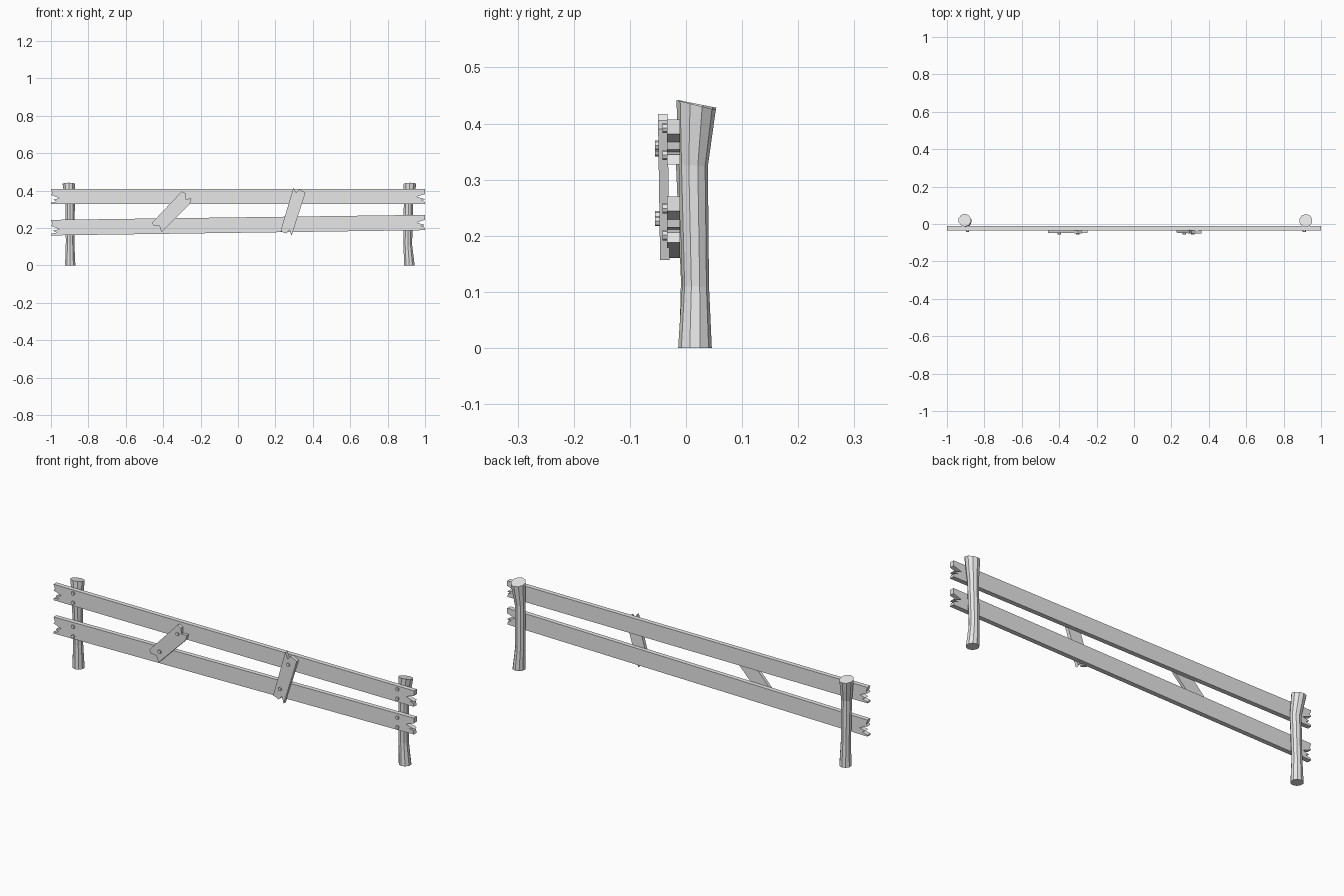
import bpy, bmesh, math

cube = bpy.data.objects.get("Cube")
if cube:
    bpy.data.objects.remove(cube)

wood = bpy.data.materials.new("plain_grey")
wood.use_nodes = True
grey = (0.8, 0.8, 0.8, 1)
wood.diffuse_color = grey
wood.node_tree.nodes["Principled BSDF"].inputs["Base Color"].default_value = grey


def finish(name, bm):
    bmesh.ops.recalc_face_normals(bm, faces=bm.faces)
    mesh = bpy.data.meshes.new(name)
    bm.to_mesh(mesh)
    bm.free()
    mesh.materials.append(wood)
    obj = bpy.data.objects.new(name, mesh)
    bpy.context.collection.objects.link(obj)
    return obj


def board(name, outline, front, back, lean=0):
    """Extrude an x-z outline from front to back; lean tips the top forward."""
    bm = bmesh.new()
    face = bm.faces.new([bm.verts.new((x, front - lean * (z - 0.28), z)) for x, z in outline])
    new = bmesh.ops.extrude_face_region(bm, geom=[face])["geom"]
    for v in new:
        if isinstance(v, bmesh.types.BMVert):
            v.co.y += back - front
    return finish(name, bm)


def post(name, rings, sides=10):
    """Each ring is centre x, centre y, z, radius and backward slope."""
    bm = bmesh.new()
    loops = []
    for cx, cy, z, r, slope in rings:
        loop = []
        for i in range(sides):
            a = math.tau * (i + 0.5) / sides
            dy = r * math.sin(a)
            loop.append(bm.verts.new((cx + r * math.cos(a), cy + dy, z - slope * dy)))
        loops.append(loop)
    for low, high in zip(loops, loops[1:]):
        for i in range(sides):
            j = (i + 1) % sides
            bm.faces.new((low[i], low[j], high[j], high[i]))
    bm.faces.new(loops[0])
    bm.faces.new(loops[-1])
    return finish(name, bm)


def bolt(name, x, z, front, back, r=0.009):
    bm = bmesh.new()
    bmesh.ops.create_cone(bm, cap_ends=True, segments=8, radius1=r, radius2=r, depth=back - front)
    for v in bm.verts:
        px, py, pz = v.co
        v.co = (x + px, (front + back) / 2 + pz, z + py)
    return finish(name, bm)


# Crooked round posts
post("left_post", [(-0.897, 0.017, 0, 0.029, 0), (-0.898, 0.015, 0.12, 0.024, 0),
                   (-0.897, 0.008, 0.33, 0.026, 0.05), (-0.905, 0.02, 0.435, 0.034, 0.2)])
post("right_post", [(0.916, 0.016, 0, 0.03, 0), (0.908, 0.017, 0.11, 0.024, 0),
                    (0.911, 0.013, 0.325, 0.026, 0.05), (0.919, 0.018, 0.433, 0.035, 0.25)])

# Splintered ends: inward depth and fraction of the board height, top to bottom
left_end = [(0, 1), (0.008, 0.72), (0, 0.62), (0.045, 0.4), (0.012, 0.3), (0.03, 0.18), (0, 0.1), (0, 0)]
right_end = [(0, 0), (0.005, 0.22), (0.025, 0.28), (0, 0.33), (0.045, 0.5), (0, 0.68), (0, 1)]


def rail(name, left_low, left_high, right_low, right_high):
    pts = [(-1 + d, left_low + f * (left_high - left_low)) for d, f in left_end]
    pts += [(1 - d, right_low + f * (right_high - right_low)) for d, f in right_end]
    board(name, pts, -0.034, -0.011)


rail("top_rail", 0.327, 0.407, 0.327, 0.407)
rail("bottom_rail", 0.16, 0.243, 0.188, 0.27)

# Slanted braces nailed across the rails
board("left_brace", [(-0.3, 0.396), (-0.281, 0.385), (-0.28, 0.355), (-0.249, 0.357),
                     (-0.257, 0.33), (-0.409, 0.176), (-0.42, 0.209), (-0.452, 0.212),
                     (-0.459, 0.228)], -0.048, -0.033, 0.015)
board("right_brace", [(0.297, 0.417), (0.311, 0.388), (0.327, 0.406), (0.361, 0.39),
                      (0.286, 0.157), (0.275, 0.19), (0.259, 0.171), (0.227, 0.182)],
      -0.048, -0.031, 0.015)

# Bolt heads on the rails at each post
for side, x, low in (("left", -0.89, 0.2), ("right", 0.91, 0.225)):
    for row, middle in (("top", 0.368), ("bottom", low)):
        for place, dz in (("upper", 0.024), ("lower", -0.024)):
            bolt(f"{side}_{row}_{place}_bolt", x, middle + dz, -0.042, -0.03)

# Bolt heads on the braces
for name, x, z in (("left_brace_upper", -0.3, 0.35), ("left_brace_lower", -0.4, 0.235),
                   ("right_brace_upper", 0.314, 0.361), ("right_brace_lower", 0.268, 0.226)):
    bolt(name + "_bolt", x, z, -0.055, -0.044)
